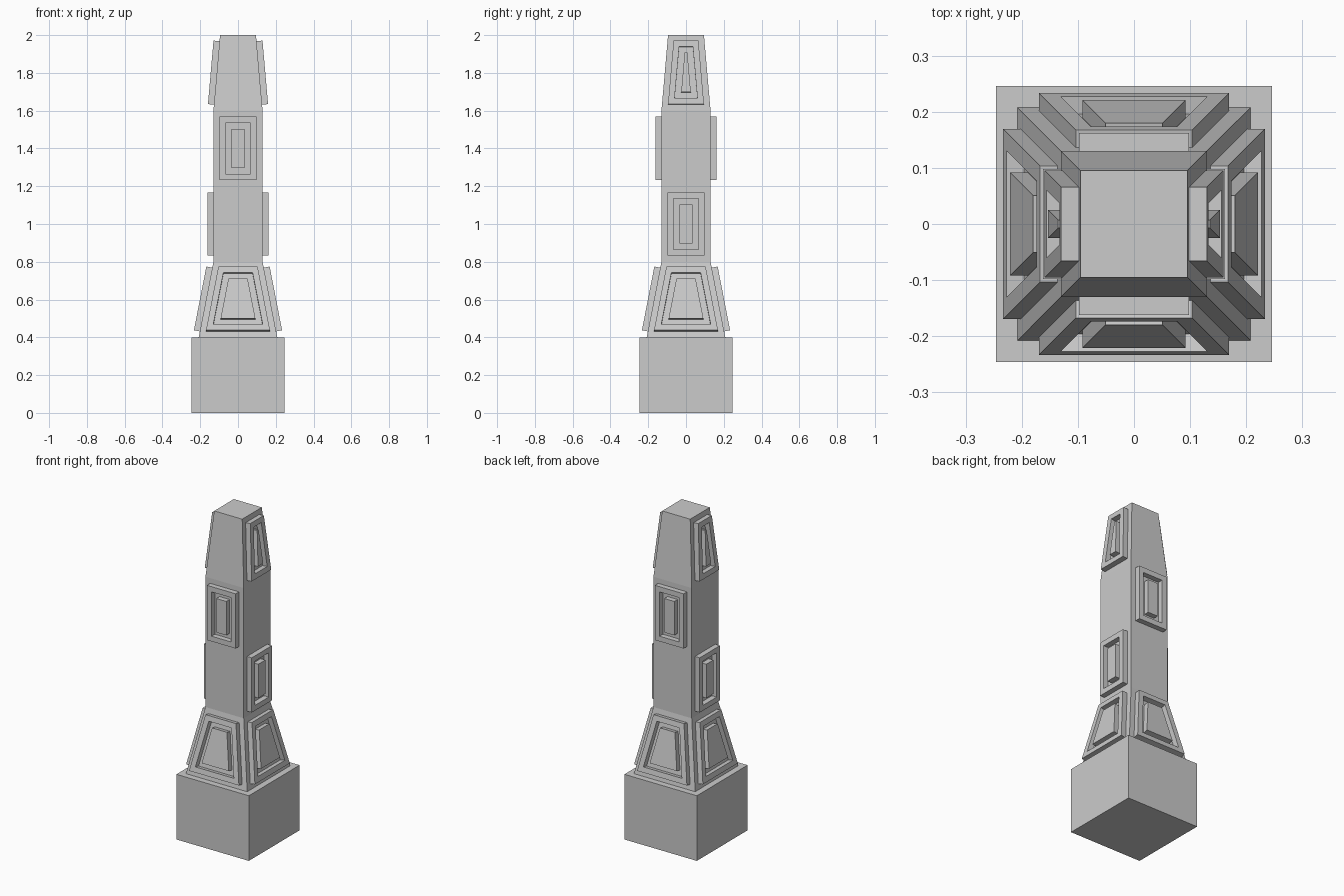
import bpy, bmesh

if "Cube" in bpy.data.objects:
    bpy.data.objects.remove(bpy.data.objects["Cube"])

# Square half-width and height of each level of the tower
LEVELS = [(0.246, 0.0), (0.246, 0.4), (0.208, 0.4), (0.13, 0.8),
          (0.13, 1.2), (0.13, 1.6), (0.095, 2.0)]
STEP = 0.032
CORNERS = [(-1, -1), (1, -1), (1, 1), (-1, 1)]

bm = bmesh.new()

# Stacked square tower: side order is front, right, back, left
rings = [[bm.verts.new((x * h, y * h, z)) for x, y in CORNERS] for h, z in LEVELS]
sides = []
for a, b in zip(rings, rings[1:]):
    sides.append([bm.faces.new((a[i], a[(i + 1) % 4], b[(i + 1) % 4], b[i]))
                  for i in range(4)])
bm.faces.new(rings[0][::-1])
bm.faces.new(rings[-1])
bm.normal_update()


def add_panel(face):
    """Raised frame, sunken groove, raised centre block."""
    for depth in (STEP, -STEP, STEP):
        bmesh.ops.inset_individual(bm, faces=[face], thickness=STEP,
                                   depth=0, use_even_offset=True)
        bmesh.ops.inset_individual(bm, faces=[face], thickness=0, depth=depth)
        bm.normal_update()


# Panels: all sides of the flared foot, then alternating pairs up the shaft
for level, which in ((2, (0, 1, 2, 3)), (3, (1, 3)), (4, (0, 2)), (5, (1, 3))):
    for i in which:
        add_panel(sides[level][i])

mesh = bpy.data.meshes.new("panelled_tower")
bm.to_mesh(mesh)
bm.free()
tower = bpy.data.objects.new("panelled_tower", mesh)
bpy.context.collection.objects.link(tower)
